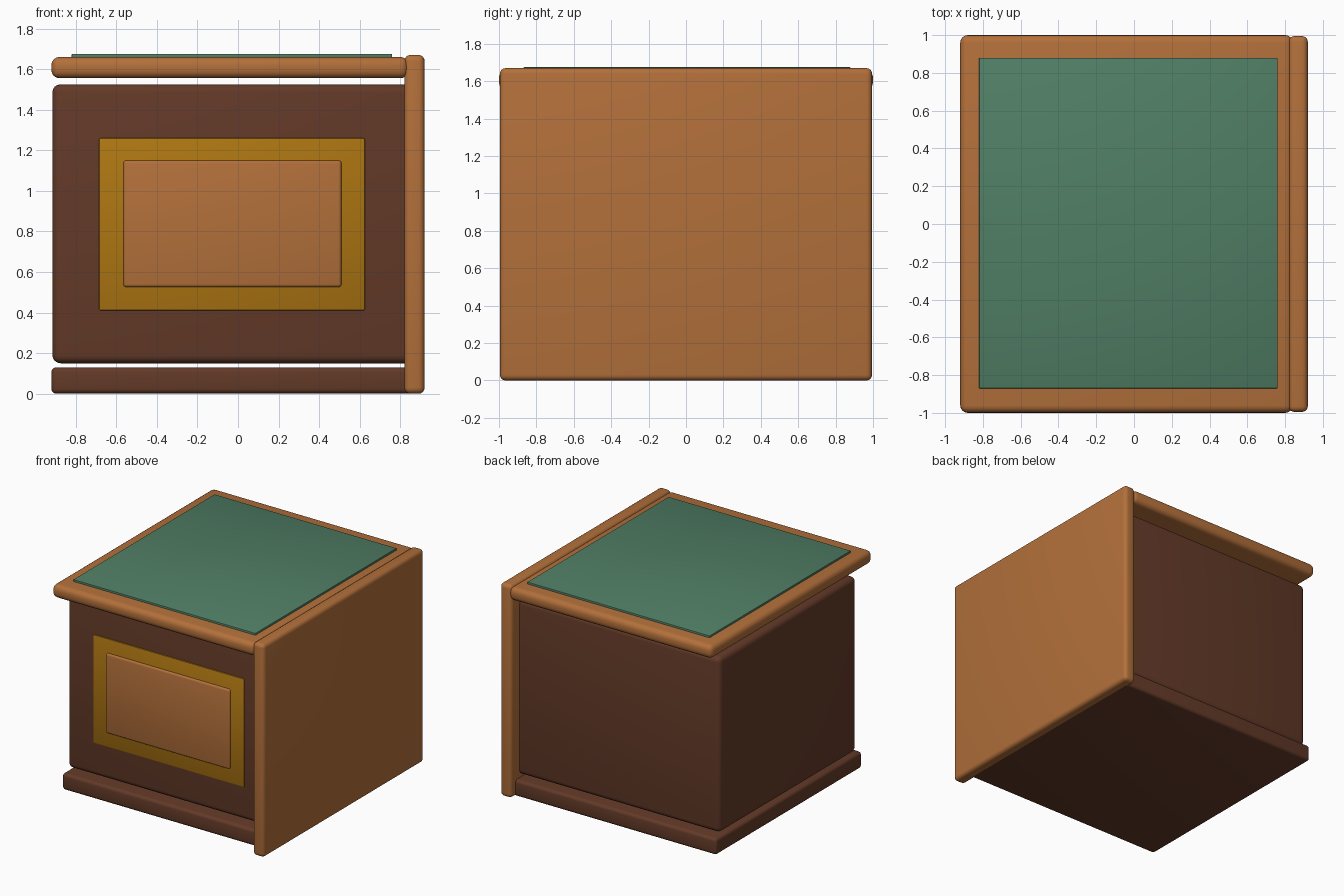
import bpy, math

cube = bpy.data.objects.get("Cube")
if cube:
    bpy.data.objects.remove(cube, do_unlink=True)


def material(name, colour):
    mat = bpy.data.materials.new(name)
    mat.use_nodes = True
    mat.diffuse_color = (*colour, 1)
    bsdf = next(n for n in mat.node_tree.nodes if n.type == "BSDF_PRINCIPLED")
    bsdf.inputs["Base Color"].default_value = (*colour, 1)
    return mat


def rounded_box(name, mat, x, y, z, radius, segments=4):
    """Box between the given (low, high) limits with rounded edges."""
    bpy.ops.mesh.primitive_cube_add(size=1)
    obj = bpy.context.object
    obj.name = obj.data.name = name
    obj.location = [(a + b) / 2 for a, b in (x, y, z)]
    obj.scale = [b - a for a, b in (x, y, z)]
    bpy.ops.object.transform_apply(location=False, rotation=False, scale=True)
    bevel = obj.modifiers.new("rounded_edges", "BEVEL")
    bevel.width, bevel.segments = radius, segments
    bpy.ops.object.modifier_apply(modifier=bevel.name)
    bpy.ops.object.shade_smooth_by_angle(angle=math.radians(35))
    obj.data.materials.append(mat)
    return obj


wood = material("light wood", (0.45, 0.162, 0.043))
dark = material("dark wood", (0.125, 0.042, 0.021))
brass = material("brass", (0.42, 0.18, 0.006))
felt = material("green felt", (0.08, 0.21, 0.13))

# Carcass: plinth, cabinet body, side panel and top slab
rounded_box("plinth", dark, (-0.92, 0.87), (-0.87, 0.94), (0, 0.13), 0.025)
rounded_box("cabinet_body", dark, (-0.915, 0.87), (-0.81, 0.89), (0.15, 1.525), 0.04)
rounded_box("side_panel", wood, (0.82, 0.92), (-0.995, 0.995), (0, 1.67), 0.03)
rounded_box("top_slab", wood, (-0.92, 0.84), (-1, 1), (1.555, 1.66), 0.04)

# Writing surface
rounded_box("felt_inlay", felt, (-0.82, 0.76), (-0.87, 0.88), (1.65, 1.675), 0.004, 2)

# Front decoration
rounded_box("brass_frame", brass, (-0.685, 0.625), (-0.819, -0.79), (0.41, 1.26), 0.008, 2)
rounded_box("front_panel", wood, (-0.565, 0.51), (-0.835, -0.79), (0.525, 1.15), 0.015, 3)
